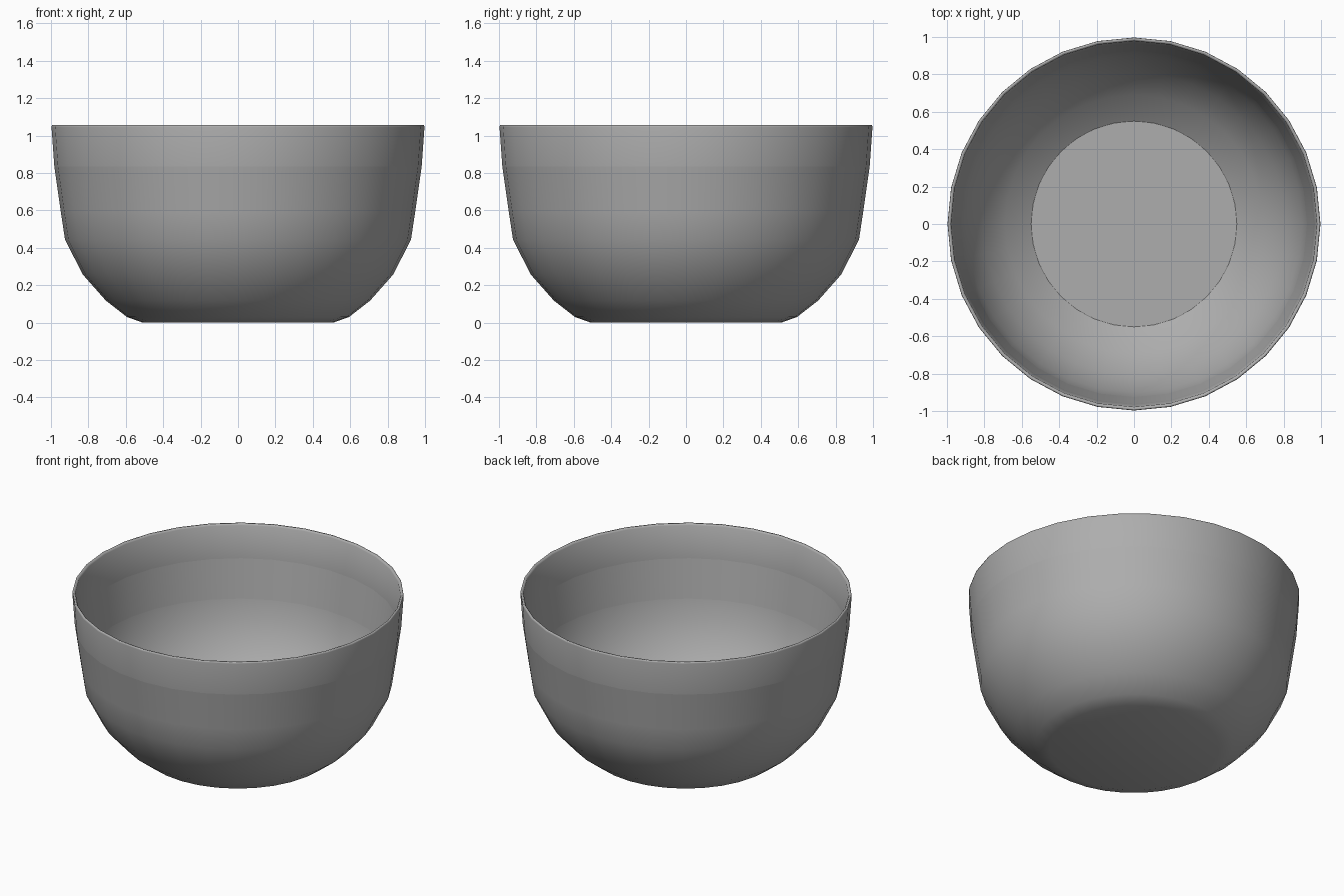
import bpy
import bmesh
import math

cube = bpy.data.objects.get("Cube")
if cube:
    bpy.data.objects.remove(cube, do_unlink=True)

SIDES = 32

# Glaze colour
grey = bpy.data.materials.new("warm_grey")
grey.use_nodes = True
colour = (0.42, 0.42, 0.42, 1)
grey.diffuse_color = colour
grey.node_tree.nodes["Principled BSDF"].inputs["Base Color"].default_value = colour

# Profile as (radius, height): foot, outer wall, rim, inner wall, floor
outer = [(0.51, 0), (0.594, 0.03), (0.707, 0.118), (0.83, 0.257),
         (0.925, 0.444), (0.946, 0.583), (0.982, 0.834), (0.997, 1.045)]
rim = [(0.995, 1.055), (0.985, 1.055)]
inner = [(0.978, 1.045), (0.962, 0.834), (0.925, 0.583), (0.90, 0.455),
         (0.81, 0.277), (0.69, 0.143), (0.55, 0.045)]
creases = (0.583, 0.834, 0.045)

bm = bmesh.new()
rings = []
for radius, height in outer + rim + inner:
    ring = [bm.verts.new((radius * math.cos(a), radius * math.sin(a), height))
            for a in (math.tau * i / SIDES for i in range(SIDES))]
    rings.append(ring)

# Walls
for low, high in zip(rings, rings[1:]):
    for i in range(SIDES):
        j = (i + 1) % SIDES
        bm.faces.new((low[i], low[j], high[j], high[i]))

# Foot and floor discs
bm.faces.new(rings[0][::-1])
bm.faces.new(rings[-1])
bmesh.ops.recalc_face_normals(bm, faces=bm.faces[:])

# Smooth walls with crisp band lines and floor edge
for face in bm.faces:
    face.smooth = True
for edge in bm.edges:
    a, b = (v.co.z for v in edge.verts)
    edge.smooth = not (abs(a - b) < 0.001 and any(abs(a - z) < 0.001 for z in creases))

mesh = bpy.data.meshes.new("bowl")
bm.to_mesh(mesh)
bm.free()
mesh.materials.append(grey)
bowl = bpy.data.objects.new("bowl", mesh)
bpy.context.collection.objects.link(bowl)
